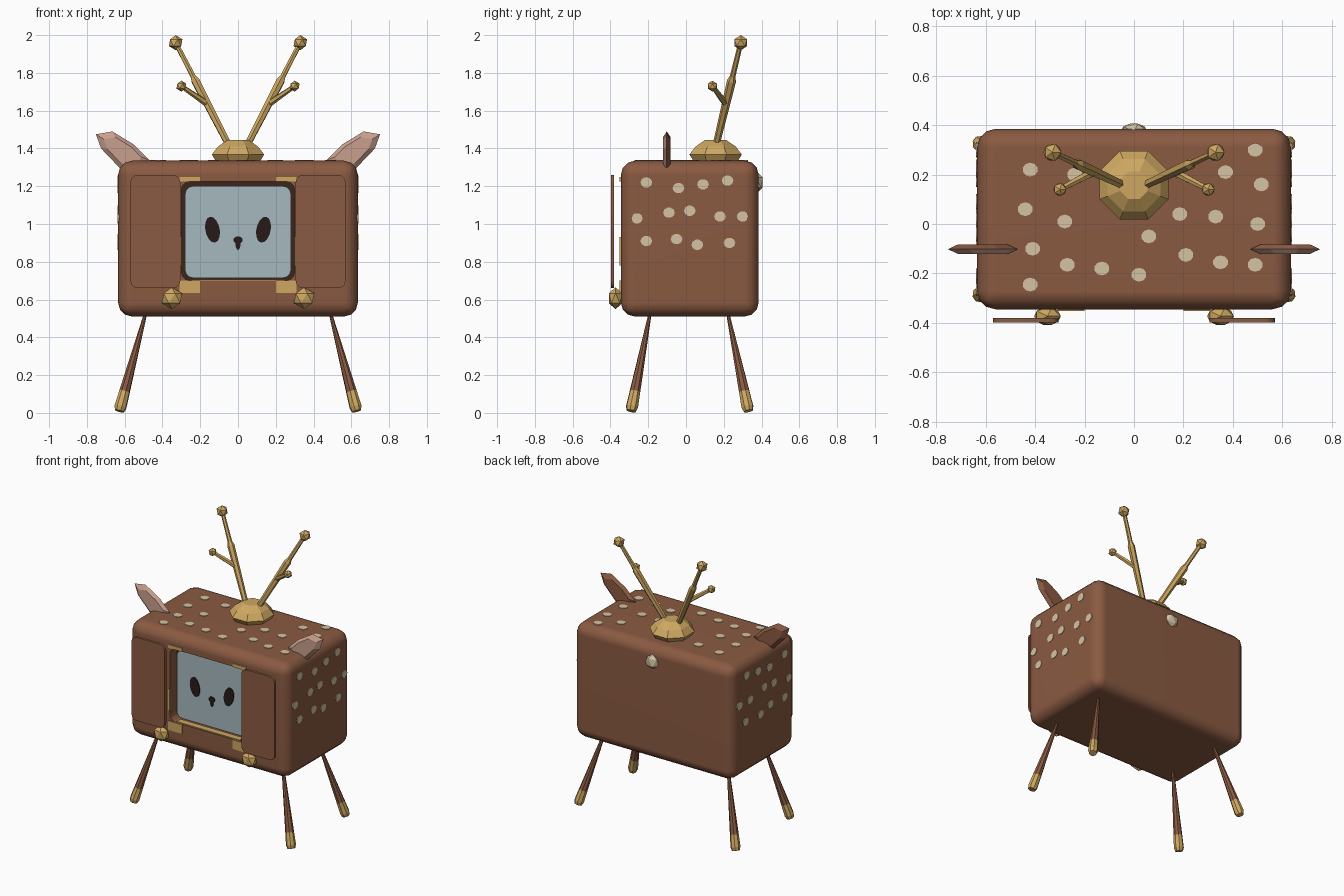
import bpy, bmesh, math
from mathutils import Matrix, Vector

cube = bpy.data.objects.get("Cube")
if cube:
    bpy.data.objects.remove(cube, do_unlink=True)


def material(name, r, g, b):
    m = bpy.data.materials.new(name)
    m.use_nodes = True
    m.diffuse_color = (r, g, b, 1)
    bsdf = next(n for n in m.node_tree.nodes if n.type == 'BSDF_PRINCIPLED')
    bsdf.inputs["Base Color"].default_value = (r, g, b, 1)
    return m


BROWN = material("warm brown", .255, .103, .054)
DARK = material("dark brown", .045, .019, .012)
GOLD = material("gold", .62, .39, .12)
GLASS = material("pale blue glass", .38, .48, .51)
BLACK = material("soft black", .02, .01, .01)
PINK = material("ear pink", .58, .35, .27)
CREAM = material("cream", .66, .55, .37)


def finish(name, bm, mats, smooth=None):
    """Turn a bmesh into a named object, optionally smooth below an angle."""
    bmesh.ops.recalc_face_normals(bm, faces=bm.faces)
    mesh = bpy.data.meshes.new(name)
    bm.to_mesh(mesh)
    bm.free()
    for m in mats:
        mesh.materials.append(m)
    ob = bpy.data.objects.new(name, mesh)
    bpy.context.collection.objects.link(ob)
    bpy.ops.object.select_all(action='DESELECT')
    bpy.context.view_layer.objects.active = ob
    ob.select_set(True)
    if smooth:
        bpy.ops.object.shade_smooth_by_angle(angle=math.radians(smooth))
    return ob


def box(name, lo, hi, mats, r=0, seg=3, only_y=False, smooth=None, rule=None):
    """Box between two corners; rounds all edges or just those along y."""
    bm = bmesh.new()
    lo, hi = Vector(lo), Vector(hi)
    size = hi - lo
    bmesh.ops.create_cube(bm, size=1, matrix=Matrix.Translation((lo + hi) / 2)
                          @ Matrix.Diagonal((*size, 1)))
    if r:
        edges = [e for e in bm.edges if not only_y or
                 abs(e.verts[0].co.y - e.verts[1].co.y) > size.y / 2]
        bmesh.ops.bevel(bm, geom=edges, offset=r, segments=seg, profile=.5, affect='EDGES')
    if rule:
        bm.normal_update()
        for f in bm.faces:
            f.material_index = rule(f)
    return finish(name, bm, mats, smooth)


def rod(name, path, radii, sides, mats, bands=None):
    """Faceted tapered rod through the path; bands gives a material per stretch."""
    bm = bmesh.new()
    path = [Vector(p) for p in path]
    turn = (path[-1] - path[0]).to_track_quat('Z', 'Y')
    rings = []
    for p, r in zip(path, radii):
        angles = [math.tau * (i + .5) / sides for i in range(sides)]
        rings.append([bm.verts.new(p + turn @ Vector((r * math.cos(a), r * math.sin(a), 0)))
                      for a in angles])
    for k, (a, b) in enumerate(zip(rings, rings[1:])):
        for i in range(sides):
            j = (i + 1) % sides
            f = bm.faces.new((a[i], a[j], b[j], b[i]))
            f.material_index = bands[k] if bands else 0
    bm.faces.new(rings[0]).material_index = bands[0] if bands else 0
    bm.faces.new(rings[-1]).material_index = bands[-1] if bands else 0
    return finish(name, bm, mats)


def ball(name, centre, scale, mat, level=1):
    bm = bmesh.new()
    bmesh.ops.create_icosphere(bm, subdivisions=level, radius=1,
                               matrix=Matrix.Translation(centre) @ Matrix.Diagonal((*scale, 1)))
    return finish(name, bm, [mat])


def dots(name, spots, turn, mat, sides=10):
    """Thin oval plates; each spot is (centre, half width, half height, tilt)."""
    bm = bmesh.new()
    for c, w, h, tilt in spots:
        m = (Matrix.Translation(c) @ turn @ Matrix.Rotation(tilt, 4, 'Z')
             @ Matrix.Diagonal((w, h, 1, 1)))
        bmesh.ops.create_cone(bm, cap_ends=True, segments=sides, radius1=1, radius2=1,
                              depth=.008, matrix=m)
    return finish(name, bm, [mat])


# Cabinet with a recessed screen opening
body = box("cabinet", (-.635, -.345, .51), (.635, .385, 1.335), [BROWN, DARK], r=.075, smooth=40)
cutter = box("opening_cutter", (-.30, -.6, .70), (.30, -.265, 1.225), [BROWN, DARK],
             r=.045, only_y=True, rule=lambda f: int(f.normal.y > .9))
cutter.hide_render = True
bpy.context.view_layer.objects.active = body
cut = body.modifiers.new("opening", 'BOOLEAN')
cut.operation, cut.object, cut.solver = 'DIFFERENCE', cutter, 'EXACT'
bpy.ops.object.modifier_apply(modifier="opening")
bpy.data.objects.remove(cutter, do_unlink=True)
weighted = body.modifiers.new("weighted_normals", 'WEIGHTED_NORMAL')
weighted.keep_sharp = True

# Screen and painted face
box("screen", (-.28, -.295, .715), (.28, -.25, 1.20), [GLASS], r=.04, only_y=True)
face_front = Matrix.Rotation(math.pi / 2, 4, 'X')
dots("eyes", [((s * .135, -.296, .97), .038, .07, s * -.2) for s in (-1, 1)],
     face_front, BLACK, 14)
dots("nose", [((0, -.296, .915), .026, .02, 0), ((0, -.296, .89), .013, .028, 0)],
     face_front, BLACK)

# Gold sill inside the opening
box("sill", (-.25, -.34, .70), (.25, -.295, .707), [GOLD])

for s, side in ((-1, "right"), (1, "left")):
    def pair(a, b):
        """Order mirrored x limits."""
        return sorted((s * a, s * b))

    # Gold corner trim around the opening
    for part, a, b, z0, z1 in (("top", .20, .31, 1.225, 1.25), ("bottom", .20, .31, .635, .70),
                               ("side", .30, .31, .78, .93)):
        x0, x1 = pair(a, b)
        box(f"{side}_{part}_trim", (x0, -.351, z0), (x1, -.343, z1), [GOLD])

    # Door panel and knob
    x0, x1 = pair(.305, .57)
    box(f"{side}_door", (x0, -.398, .66), (x1, -.38, 1.26), [BROWN], r=.04, only_y=True, smooth=40)
    ball(f"{side}_knob", (s * .35, -.373, .607), (.06, .042, .058), GOLD)

    # Splayed legs with gold feet
    for end, y0, y1 in (("front", -.18, -.29), ("back", .21, .33)):
        top, foot = Vector((s * .475, y0, .58)), Vector((s * .628, y1, .01))
        rod(f"{side}_{end}_leg", [top, top.lerp(foot, .82), top.lerp(foot, .96), foot],
            [.006, .029, .033, .026], 8, [BROWN, GOLD], [0, 1, 1])

    # Antler with a side branch
    base, tip = Vector((s * .04, .155, 1.40)), Vector((s * .33, .29, 1.96))
    rod(f"{side}_antler", [base, base.lerp(tip, .64), base.lerp(tip, .68), tip],
        [.018, .024, .015, .013], 6, [GOLD])
    twig = Vector((s * .30, .14, 1.73))
    rod(f"{side}_branch", [base.lerp(tip, .42), twig], [.018, .012], 6, [GOLD])
    ball(f"{side}_antler_ball", tip, (.04, .04, .04), GOLD)
    ball(f"{side}_branch_ball", twig, (.029, .029, .029), GOLD)

    # Leaf shaped ear, pink in front and brown behind
    outline = [(.47, 1.34), (.55, 1.42), (.665, 1.49), (.752, 1.475), (.725, 1.40), (.62, 1.29), (.50, 1.28)]
    bm = bmesh.new()
    mid = [bm.verts.new((s * x, -.102, z)) for x, z in outline]
    for y, inset, index in ((-.122, .3, 1), (-.082, .3, 0)):
        c = Vector((s * .615, y, 1.39))
        ring = [bm.verts.new(Vector((v.co.x, y, v.co.z)).lerp(c, inset)) for v in mid]
        for i in range(len(mid)):
            j = (i + 1) % len(mid)
            bm.faces.new((mid[i], mid[j], ring[j], ring[i])).material_index = index
        bm.faces.new(ring).material_index = index
    finish(f"{side}_ear", bm, [BROWN, PINK])

    # Spots on the cabinet side
    spots = [(-.21, 1.22), (-.04, 1.19), (.09, 1.21), (.22, 1.23), (-.26, 1.03), (-.09, 1.06),
             (.02, 1.07), (.18, 1.04), (.30, 1.04), (-.21, .91), (-.05, .92), (.06, .89), (.23, .90)]
    dots(f"{side}_spots", [((s * .635, y, z), .028, .031, 0) for y, z in spots],
         Matrix.Rotation(math.pi / 2, 4, 'Y'), CREAM)

# Spots on the cabinet top
spots = [(-.42, .22), (-.24, .20), (-.44, .06), (-.28, .01), (-.41, -.10), (-.27, -.165), (-.42, -.245),
         (-.13, -.18), (.02, -.205), (.06, -.05), (.21, -.125), (.35, -.155), (.49, -.165),
         (.185, .04), (.33, .03), (.50, 0), (.37, .21), (.515, .16), (.49, .30)]
dots("top_spots", [((x, y, 1.335), .031, .028, 0) for x, y in spots], Matrix.Identity(4), CREAM)

# Antler base and tail
rod("antler_base", [(0, .157, z) for z in (1.33, 1.368, 1.41, 1.445)],
    [.125, .15, .115, .06], 8, [GOLD])
ball("tail", (0, .375, 1.22), (.06, .036, .058), CREAM)
